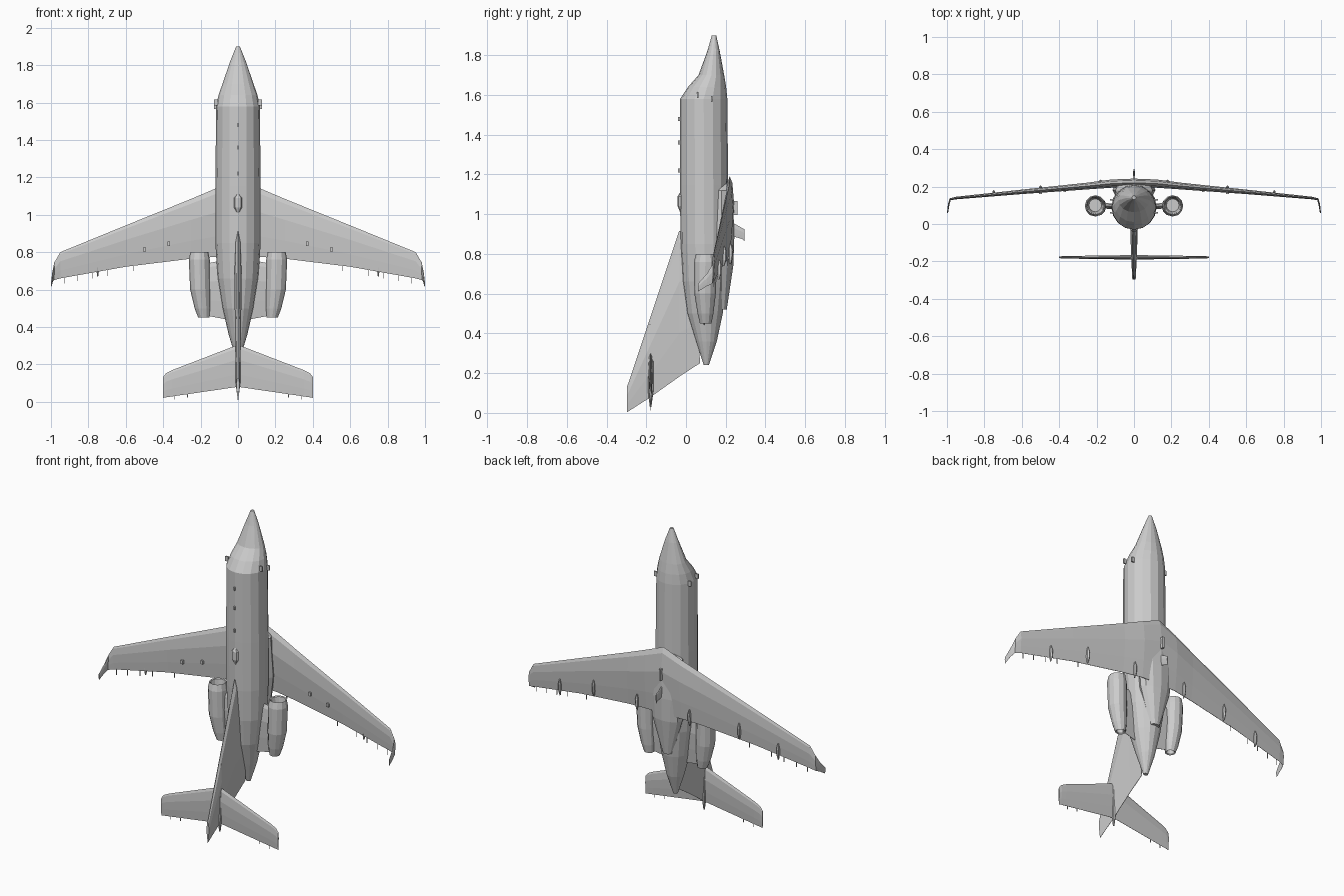
import bpy, bmesh, math
from mathutils import Vector


def finish(name, bm, mirror=False):
    bmesh.ops.recalc_face_normals(bm, faces=bm.faces)
    mesh = bpy.data.meshes.new(name)
    bm.to_mesh(mesh)
    bm.free()
    ob = bpy.data.objects.new(name, mesh)
    bpy.context.collection.objects.link(ob)
    if mirror:
        ob.modifiers.new("mirror", "MIRROR").use_axis = (True, False, False)
    return ob


def skin(name, rings, mirror=False):
    """Bridge a list of equal-length point rings and cap both ends."""
    bm = bmesh.new()
    loops = [[bm.verts.new(p) for p in r] for r in rings]
    n = len(loops[0])
    for a, b in zip(loops, loops[1:]):
        for i in range(n):
            j = (i + 1) % n
            bm.faces.new((a[i], a[j], b[j], b[i]))
    bm.faces.new(loops[0])
    bm.faces.new(loops[-1])
    return finish(name, bm, mirror)


def body(name, sections, sides, mirror=False):
    """Sections: z, y min, y max, x centre, half width."""
    rings = []
    for z, y0, y1, xc, w in sections:
        yc, h = (y0 + y1) / 2, (y1 - y0) / 2
        rings.append([(xc + w * math.sin(t), yc - h * math.cos(t), z)
                      for t in (2 * math.pi * i / sides for i in range(sides))])
    return skin(name, rings, mirror)


def foil(name, sections, mirror=False):
    """Sections: leading point, trailing point, half-thickness vector."""
    prof = [(0, 0), (.08, .6), (.35, 1), (.7, .6), (1, .06),
            (1, -.06), (.7, -.6), (.35, -1), (.08, -.6)]
    rings = []
    for le, te, th in sections:
        le, te, th = Vector(le), Vector(te), Vector(th)
        rings.append([le.lerp(te, u) + th * v for u, v in prof])
    return skin(name, rings, mirror)


def box(name, centre, size, mirror=False):
    bm = bmesh.new()
    bmesh.ops.create_cube(bm, size=1)
    for v in bm.verts:
        v.co = Vector(c + s * k for c, s, k in zip(centre, size, v.co))
    return finish(name, bm, mirror)


# Fuselage, with the windscreen step above the nose
body("fuselage", [
    (1.90, .130, .152, 0, .010), (1.82, .107, .170, 0, .042),
    (1.70, .063, .192, 0, .083), (1.64, .010, .202, 0, .104),
    (1.58, -.030, .208, 0, .117), (1.15, -.030, .212, 0, .121),
    (0.85, -.028, .212, 0, .121), (0.66, -.018, .205, 0, .110),
    (0.50, .005, .185, 0, .083), (0.36, .050, .155, 0, .050),
    (0.24, .090, .115, 0, .014)], 16)

# Belly fairing around the wing root
body("belly_fairing", [
    (1.18, .15, .205, 0, .03), (1.12, .12, .236, 0, .10),
    (0.88, .12, .243, 0, .115), (0.74, .12, .238, 0, .10),
    (0.52, .15, .205, 0, .03)], 12)

# Wings with swept-up tips
foil("wing", [
    ((0, .220, 1.19), (0, .222, .775), (0, .022, 0)),
    ((.12, .216, 1.14), (.12, .216, .775), (0, .022, 0)),
    ((.25, .203, 1.085), (.25, .203, .765), (0, .018, 0)),
    ((.60, .172, .943), (.60, .172, .722), (0, .012, 0)),
    ((.95, .139, .800), (.95, .139, .660), (0, .007, 0)),
    ((.982, .132, .745), (.985, .132, .650), (.003, .005, 0)),
    ((.990, .105, .700), (.992, .105, .638), (.004, .001, 0)),
    ((.997, .060, .650), (.997, .060, .610), (.003, 0, 0))], True)

# Tail fin with long dorsal root, and the high tailplane
foil("tail_fin", [
    ((0, .05, .93), (0, .07, .25), (.020, 0, 0)),
    ((0, -.035, .915), (0, -.03, .185), (.020, 0, 0)),
    ((0, -.18, .48), (0, -.18, .078), (.015, 0, 0)),
    ((0, -.297, .13), (0, -.297, .003), (.009, 0, 0))])
foil("tailplane", [
    ((0, -.178, .305), (0, -.178, .080), (0, .012, 0)),
    ((.35, -.178, .170), (.35, -.178, .029), (0, .007, 0)),
    ((.385, -.178, .152), (.385, -.178, .024), (0, .006, 0)),
    ((.402, -.178, .130), (.402, -.178, .021), (0, .004, 0))], True)
body("tail_bullet", [
    (.31, -.184, -.172, 0, .004), (.26, -.196, -.160, 0, .017),
    (.12, -.194, -.162, 0, .016), (.03, -.182, -.174, 0, .004)], 8)

# Engine nacelles with recessed intake and exhaust
body("engine", [
    (.74, .065, .135, .207, .034), (.795, .055, .143, .207, .043),
    (.80, .050, .148, .207, .048), (.76, .040, .154, .207, .056),
    (.60, .042, .150, .202, .054), (.50, .058, .138, .190, .042),
    (.45, .070, .128, .183, .030), (.455, .076, .122, .183, .024),
    (.50, .080, .118, .186, .020)], 12, True)
foil("engine_pylon", [
    ((.06, .09, .76), (.06, .09, .44), (0, .018, 0)),
    ((.165, .098, .74), (.165, .098, .46), (0, .014, 0))], True)

# Flap track fairings under the wings
for i, (x, y, z) in enumerate([(.18, .222, .80), (.50, .190, .79), (.75, .165, .72)]):
    body(f"flap_fairing_{i}", [
        (z + .05, y - .004, y + .006, x, .003), (z + .02, y - .01, y + .016, x, .009),
        (z - .02, y - .01, y + .014, x, .008), (z - .05, y - .006, y + .004, x, .003)], 6, True)

# Small bumps on the upper wing skin
for i, (x, y, z) in enumerate([(.37, .180, .845), (.50, .170, .815)]):
    box(f"wing_vent_{i}", (x, y, z), (.014, .018, .022), True)

# Static wicks on the trailing edges
for i, x in enumerate([.56, .70, .78, .86, .93]):
    y, z = .176 - .106 * (x - .56), .727 - .177 * (x - .56)
    box(f"wing_wick_{i}", (x, y, z - .012), (.003, .003, .034), True)
for i, x in enumerate([.27, .34]):
    box(f"tail_wick_{i}", (x, -.178, .08 - .148 * x - .008), (.003, .003, .02), True)

# Belly blade aerial and drain mast
foil("belly_aerial", [
    ((0, .23, .96), (0, .23, .89), (.005, 0, 0)),
    ((0, .283, .93), (0, .283, .875), (.004, 0, 0)),
    ((0, .294, .925), (0, .294, .865), (.003, 0, 0))])
box("belly_mast", (0, .243, 1.03), (.012, .03, .07))

# Roof aerials and beacon
for i, z in enumerate([1.48, 1.36, 1.22]):
    box(f"roof_aerial_{i}", (0, -.032, z), (.008, .014, .02))
body("roof_dome", [(1.11, -.03, -.02, 0, .006), (1.09, -.042, -.01, 0, .022),
                   (1.04, -.042, -.01, 0, .022), (1.01, -.03, -.02, 0, .006)], 8)

# Nose probes
for i, (y, z) in enumerate([(.06, 1.60), (.13, 1.58)]):
    box(f"nose_probe_{i}", (.117, y, z), (.02, .008, .03), True)
